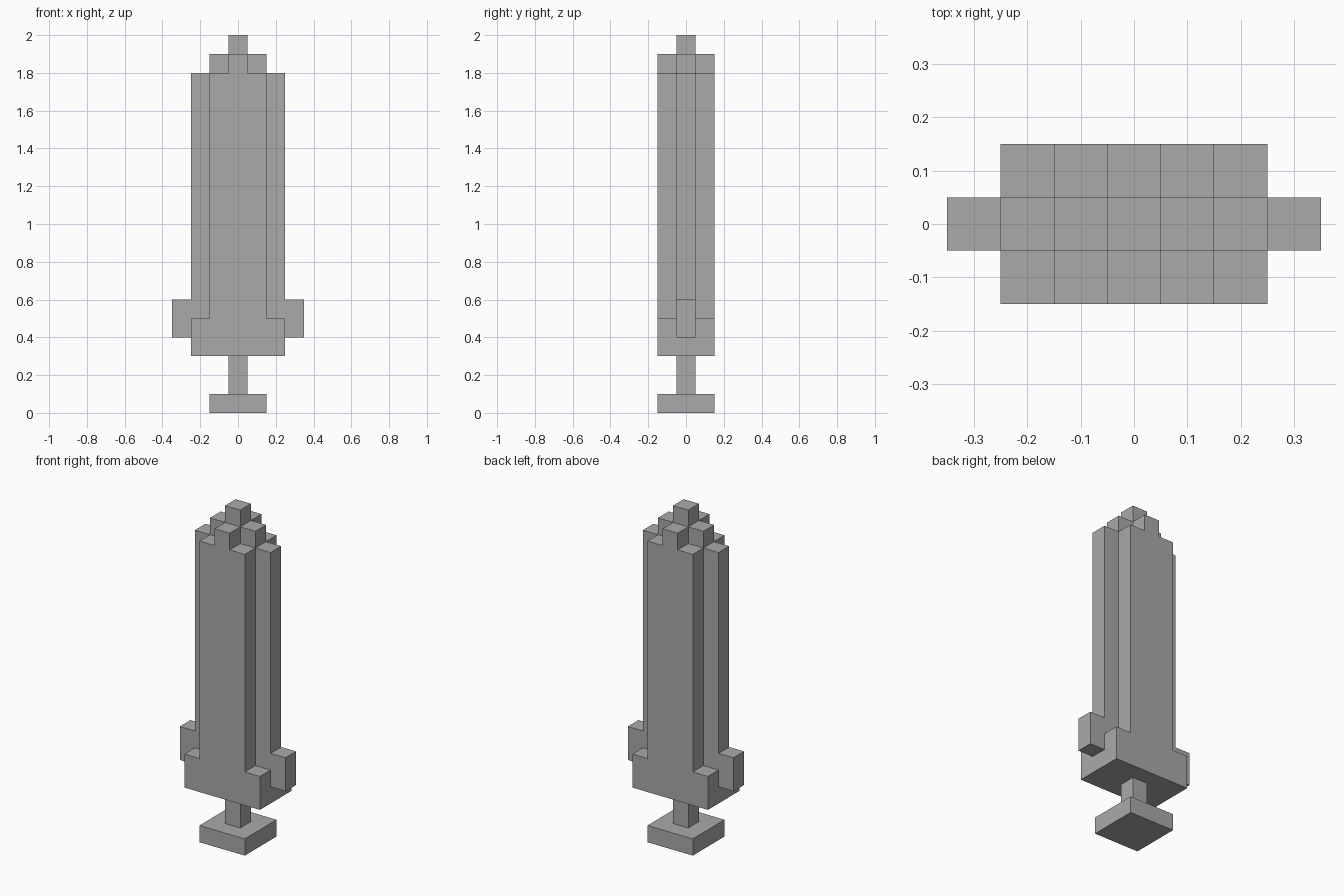
import bpy
import bmesh
from mathutils import Matrix, Vector

cube = bpy.data.objects.get("Cube")
if cube:
    bpy.data.objects.remove(cube, do_unlink=True)

U = 0.1  # block size

grey = bpy.data.materials.new("plain_grey")
grey.use_nodes = True
colour = (0.4, 0.4, 0.4, 1)
grey.diffuse_color = colour
grey.node_tree.nodes["Principled BSDF"].inputs["Base Color"].default_value = colour


def block(name, width, depth, bottom, top, x=0, y=0):
    """Flat-faced box measured in blocks, centred at x, y."""
    mesh = bpy.data.meshes.new(name)
    bm = bmesh.new()
    size = Vector((width, depth, top - bottom)) * U
    centre = Vector((x, y, (bottom + top) / 2)) * U
    bmesh.ops.create_cube(bm, size=1, matrix=Matrix.Translation(centre) @ Matrix.Diagonal(size.to_4d()))
    bm.to_mesh(mesh)
    bm.free()
    mesh.materials.append(grey)
    obj = bpy.data.objects.new(name, mesh)
    bpy.context.collection.objects.link(obj)


# Handle
block("pommel", 3, 3, 0, 1)
block("grip", 1, 1, 1, 3)
block("guard", 5, 3, 3, 5)

# Blade core and stepped tip
block("blade", 3, 3, 5, 18)
block("tip_middle", 1, 1, 18, 20)

# Mirrored guard arms, blade edges and tip steps
for side, s in (("left", 1), ("right", -1)):
    block(side + "_guard_arm", 1, 1, 4, 6, x=3 * s)
    block(side + "_blade_edge", 1, 1, 5, 18, x=2 * s)
    block(side + "_tip_step", 1, 1, 18, 19, x=s)
for side, s in (("front", -1), ("back", 1)):
    block(side + "_tip_step", 1, 1, 18, 19, y=s)
